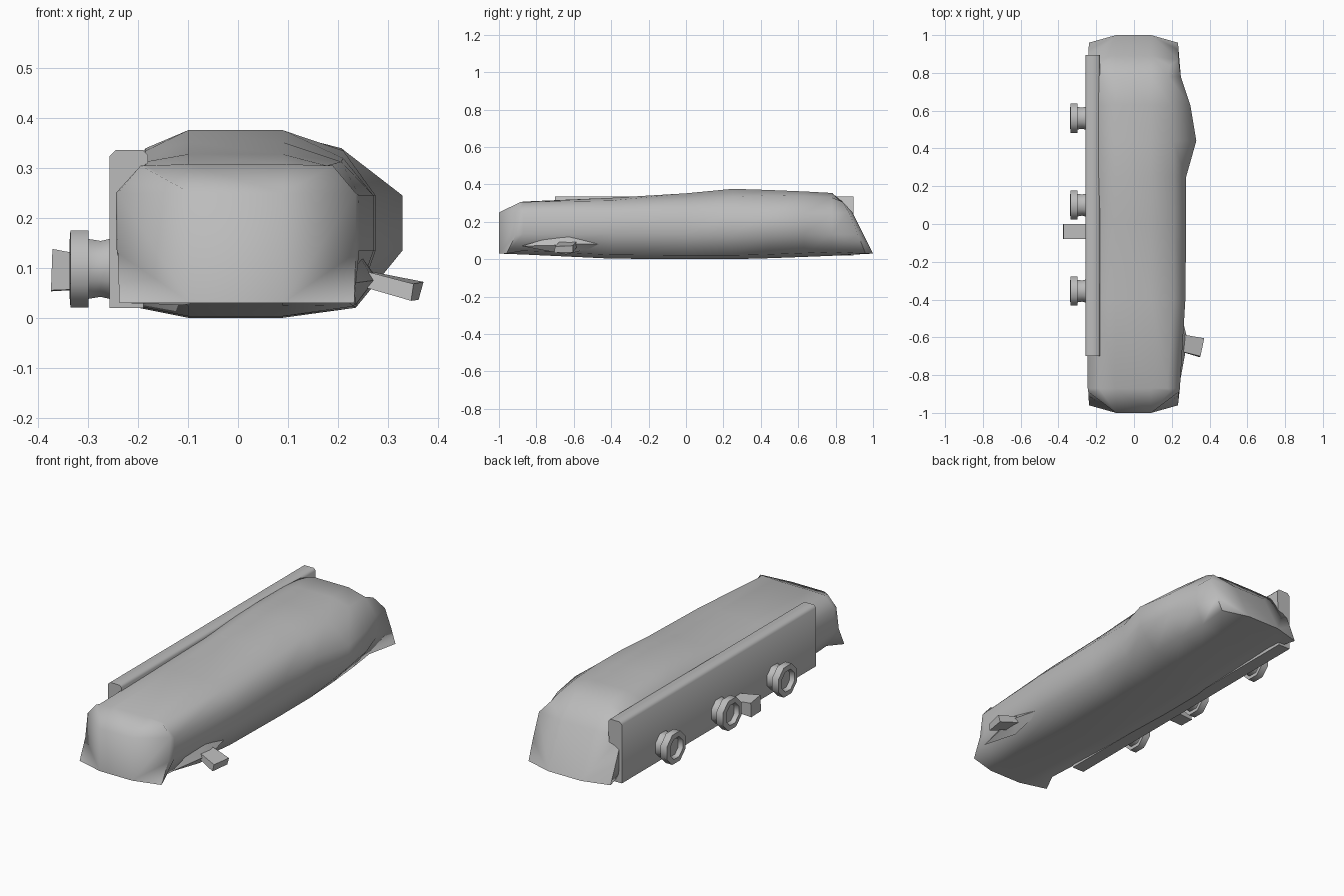
import bpy, math

if "Cube" in bpy.data.objects:
    bpy.data.objects.remove(bpy.data.objects["Cube"])

grey = bpy.data.materials.new("plain grey")
grey.diffuse_color = (0.5, 0.5, 0.5, 1)
grey.use_nodes = True
grey.node_tree.nodes["Principled BSDF"].inputs["Base Color"].default_value = grey.diffuse_color


def make(name, verts, faces, angle=60):
    mesh = bpy.data.meshes.new(name)
    mesh.from_pydata(verts, [], faces)
    mesh.materials.append(grey)
    ob = bpy.data.objects.new(name, mesh)
    bpy.context.collection.objects.link(ob)
    bpy.ops.object.select_all(action='DESELECT')
    ob.select_set(True)
    bpy.context.view_layer.objects.active = ob
    bpy.ops.object.mode_set(mode='EDIT')
    bpy.ops.mesh.select_all(action='SELECT')
    bpy.ops.mesh.normals_make_consistent(inside=False)
    bpy.ops.object.mode_set(mode='OBJECT')
    bpy.ops.object.shade_smooth_by_angle(angle=math.radians(angle))
    return ob


# Body: twelve-point cross-sections lofted from front to back
def section(y, bottom, top, shoulder, right, bump=0.0):
    low = bottom + 0.02
    return [(-0.10, y, bottom), (0.09, y, bottom), (right - 0.04, y, low),
            (right + bump, y, 0.135), (right + bump, y, 0.245),
            (right - 0.065, y, shoulder), (0.09, y, top), (-0.10, y, top),
            (-0.185, y, shoulder), (-0.245, y, 0.25), (-0.243, y, 0.13),
            (-0.20, y, low)]


def end_ring(low_y, corner_y, wall_y, top_y, high_y, shoulder_y):
    right = [(0.09, low_y, 0.03), (0.233, corner_y, 0.03), (0.236, wall_y, 0.13),
             (0.236, high_y, 0.25), (0.19, shoulder_y, 0.305), (0.09, top_y, 0.25)]
    left = [(-x - 0.005, y, z) for x, y, z in reversed(right)]
    return [left[-1]] + right + left[:-1]


rings = [end_ring(-1.0, -0.96, -0.91, -1.0, -0.89, -0.885),
         section(-0.87, 0.025, 0.308, 0.305, 0.243),
         section(-0.40, 0.003, 0.328, 0.313, 0.272),
         section(0.0, 0.0, 0.352, 0.32, 0.276),
         section(0.25, 0.0, 0.376, 0.335, 0.276),
         section(0.44, 0.005, 0.37, 0.34, 0.272, 0.058),
         section(0.63, 0.012, 0.362, 0.338, 0.262, 0.036),
         section(0.78, 0.018, 0.354, 0.33, 0.248),
         end_ring(1.0, 0.96, 0.92, 0.89, 0.87, 0.84)]
n = 12
verts = [p for ring in rings for p in ring]
faces = [(r * n + i, r * n + (i + 1) % n, (r + 1) * n + (i + 1) % n, (r + 1) * n + i)
         for r in range(len(rings) - 1) for i in range(n)]
# End caps: flat middle with chamfered cheeks
for base in (0, (len(rings) - 1) * n):
    for cap in ((0, 1, 6, 7), (1, 2, 3), (1, 3, 4, 6), (4, 5, 6),
                (0, 10, 11), (0, 7, 9, 10), (7, 8, 9)):
        faces.append(tuple(base + i for i in cap))
make("body", verts, faces, 75)


# Bars joining two four-cornered outlines
def bar(name, a, b):
    return make(name, a + b, [(0, 1, 2, 3), (4, 5, 6, 7)] +
                [(i, (i + 1) % 4, 4 + (i + 1) % 4, 4 + i) for i in range(4)], 30)


# Long side plate with chamfered upper edges
outline = [(-0.258, 0.02), (-0.19, 0.02), (-0.18, 0.325), (-0.19, 0.336),
           (-0.245, 0.336), (-0.258, 0.324)]
k = len(outline)
make("side_plate", [(x, y, z) for y in (-0.70, 0.895) for x, z in outline],
     [tuple(range(k)), tuple(range(k, 2 * k))] +
     [(i, (i + 1) % k, k + (i + 1) % k, k + i) for i in range(k)], 50)

# Side knobs: stepped discs with a dished face
knob = [(-0.25, 0.062), (-0.275, 0.056), (-0.30, 0.06), (-0.30, 0.077),
        (-0.336, 0.077), (-0.338, 0.052), (-0.315, 0.046)]
sides = 8
for j, cy in enumerate((-0.355, 0.10, 0.56)):
    vs = []
    for x, r in knob:
        for s in range(sides):
            t = math.tau * (s + 0.5) / sides
            # scaled so flats reach the stated radius
            q = r / math.cos(math.pi / sides)
            vs.append((x, cy + q * math.cos(t), 0.098 + q * math.sin(t)))
    fs = [(a * sides + s, a * sides + (s + 1) % sides,
           (a + 1) * sides + (s + 1) % sides, (a + 1) * sides + s)
          for a in range(len(knob) - 1) for s in range(sides)]
    fs += [tuple(range(sides)), tuple(range((len(knob) - 1) * sides, len(knob) * sides))]
    make("side_knob_%d" % (j + 1), vs, fs, 50)

# Short lug between the knobs
bar("side_lug",
    [(-0.25, -0.08, 0.06), (-0.25, 0.0, 0.06), (-0.25, 0.0, 0.11), (-0.25, -0.08, 0.115)],
    [(-0.375, -0.08, 0.055), (-0.375, 0.0, 0.053), (-0.372, 0.0, 0.125), (-0.372, -0.08, 0.138)])

# Angled tab on the right with a flared root
bar("right_tab",
    [(0.23, -0.67, 0.068), (0.23, -0.58, 0.068), (0.23, -0.58, 0.10), (0.23, -0.67, 0.10)],
    [(0.347, -0.705, 0.034), (0.362, -0.605, 0.036), (0.372, -0.605, 0.072), (0.352, -0.70, 0.068)])
root = [(0.235, -0.88, 0.07), (0.235, -0.42, 0.08), (0.235, -0.64, 0.025),
        (0.235, -0.64, 0.14), (0.272, -0.68, 0.075), (0.278, -0.59, 0.08)]
make("tab_root", root, [(0, 2, 4), (2, 5, 4), (2, 1, 5), (1, 3, 5), (3, 4, 5),
                        (3, 0, 4), (0, 3, 1, 2)], 60)
